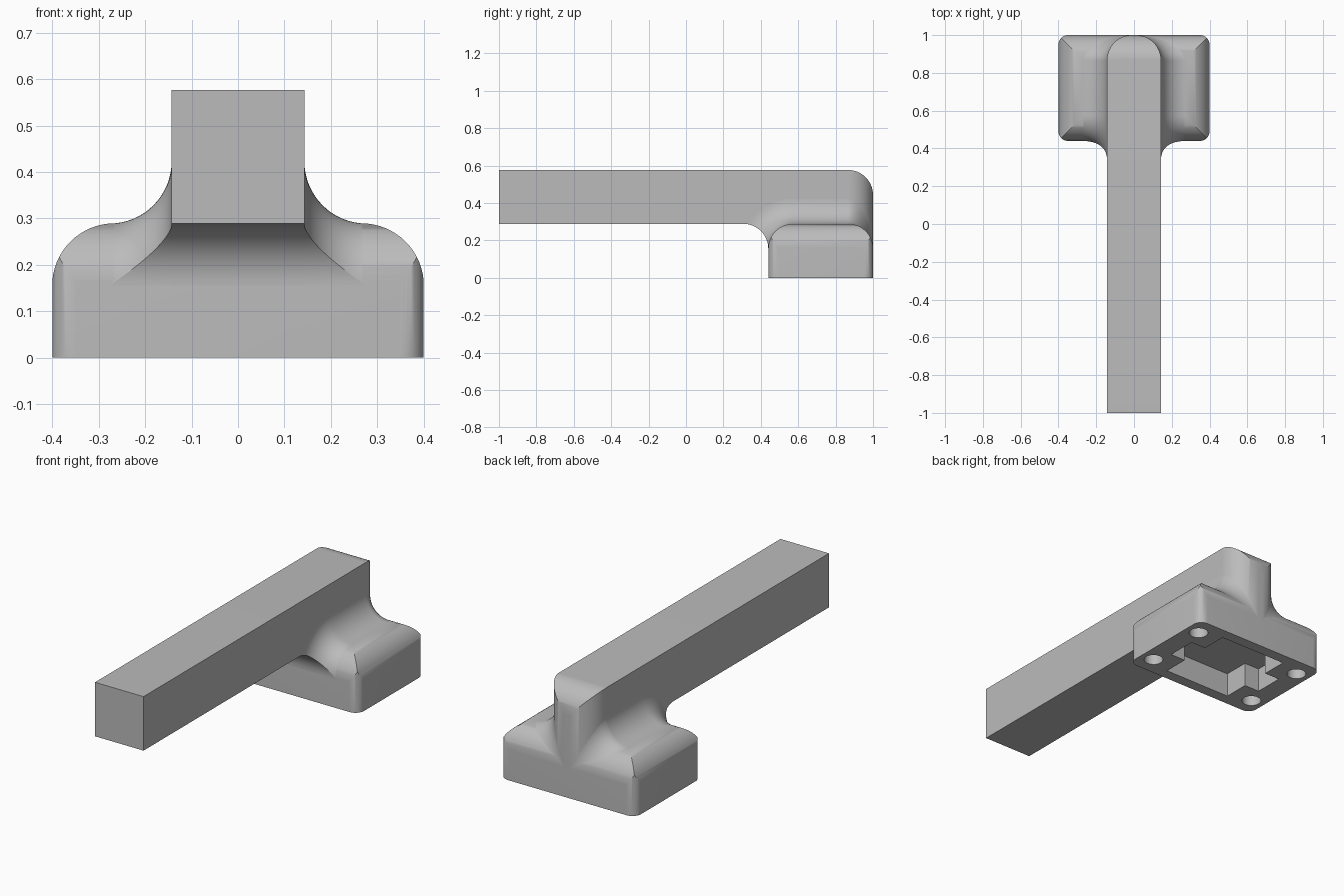
import bpy, bmesh, math
from math import sin, cos, pi
from mathutils import Vector

if "Cube" in bpy.data.objects:
    bpy.data.objects.remove(bpy.data.objects["Cube"])

R = 0.134                 # shared rounding radius
W = 0.143                 # half width of bar
TOP, MID = 0.577, 0.289   # bar top, bar underside / base top
ZC = MID - R              # height where roundings begin
FRONT, BACK, SIDE = 0.44, 1.0, 0.40
YF, YB = FRONT + R, BACK - R
YM = (FRONT + BACK) / 2
EPS = 0.0005

grey = bpy.data.materials.new("plain_grey")
grey.use_nodes = True
grey.diffuse_color = (0.5, 0.5, 0.5, 1)
grey.node_tree.nodes["Principled BSDF"].inputs["Base Color"].default_value = grey.diffuse_color


def add_object(name, bm):
    mesh = bpy.data.meshes.new(name)
    bm.to_mesh(mesh)
    bm.free()
    mesh.materials.append(grey)
    obj = bpy.data.objects.new(name, mesh)
    bpy.context.collection.objects.link(obj)
    return obj


def arc(cx, cy, r, start, end, n=16):
    """Points on an arc, angles in quarter turns."""
    angles = [(start + (end - start) * i / n) * pi / 2 for i in range(n + 1)]
    return [(cx + r * cos(a), cy + r * sin(a)) for a in angles]


def prism(name, points, axis, low, high):
    """Extrude a closed 2D profile along one axis."""
    place = {"x": lambda p, d: (d, p[0], p[1]),
             "y": lambda p, d: (p[0], d, p[1]),
             "z": lambda p, d: (p[0], p[1], d)}[axis]
    bm = bmesh.new()
    a = [bm.verts.new(place(p, low)) for p in points]
    b = [bm.verts.new(place(p, high)) for p in points]
    bm.faces.new(a)
    bm.faces.new(b[::-1])
    for i in range(len(a)):
        j = (i + 1) % len(a)
        bm.faces.new((a[i], a[j], b[j], b[i]))
    bmesh.ops.recalc_face_normals(bm, faces=bm.faces)
    return add_object(name, bm)


def apply_modifier(obj, mod):
    bpy.context.view_layer.objects.active = obj
    bpy.ops.object.modifier_apply(modifier=mod.name)


def combine(obj, cutter, operation):
    mod = obj.modifiers.new("cut", "BOOLEAN")
    mod.operation = operation
    mod.solver = "EXACT"
    mod.object = cutter
    apply_modifier(obj, mod)
    bpy.data.objects.remove(cutter)


def sheet(name, rows, axis):
    """Grid surface on the +x side, mirrored to the other side."""
    bm = bmesh.new()
    grid = [[bm.verts.new(p) for p in row] for row in rows]
    for r0, r1 in zip(grid, grid[1:]):
        for i in range(len(r0) - 1):
            bm.faces.new((r0[i], r0[i + 1], r1[i + 1], r1[i]))
    bmesh.ops.remove_doubles(bm, verts=bm.verts, dist=1e-5)
    bm.normal_update()
    outward = sum((f.normal * f.calc_area() for f in bm.faces), Vector()).dot(axis)
    if outward < 0:
        bmesh.ops.reverse_faces(bm, faces=bm.faces)
    obj = add_object(name, bm)
    mod = obj.modifiers.new("mirror", "MIRROR")
    mod.use_mirror_merge = False
    apply_modifier(obj, mod)
    return obj


# Bar with rounded back end and curved throat under it
side = ([(-1, MID), (-1, TOP)] + arc(YB, TOP - R, R, 1, 0)
        + [(BACK, ZC), (FRONT, ZC)] + arc(FRONT - R, ZC, R, 0, 1)[1:])
bar = prism("bar", side, "x", -W, W)
plan = ([(-1.2, -1.2)] and [(W + EPS, -1.2)] + arc(W - R, YB, R + EPS, 0, 1)
        + arc(R - W, YB, R + EPS, 1, 2) + [(-W - EPS, -1.2)])
combine(bar, prism("bar_plan", plan, "z", -0.5, 1.5), "INTERSECT")

# Base block: rounded corners in plan, rolled top edges
C = 0.05
corners = (arc(SIDE - C, BACK - C, C, 0, 1, 10) + arc(C - SIDE, BACK - C, C, 1, 2, 10)
           + arc(C - SIDE, FRONT + C, C, 2, 3, 10) + arc(SIDE - C, FRONT + C, C, 3, 4, 10))
base = prism("base", corners, "z", 0, 0.5)


def rolled(low, high):
    r = R + EPS
    return ([(high + EPS, -0.2)] + arc(high - R, ZC, r, 0, 1)
            + arc(low + R, ZC, r, 1, 2) + [(low - EPS, -0.2)])


combine(base, prism("roll_y", rolled(-SIDE, SIDE), "y", 0, 1.5), "INTERSECT")
combine(base, prism("roll_x", rolled(FRONT, BACK), "x", -1, 1), "INTERSECT")

# Cross-shaped pocket and screw holes underneath
DEPTH = 0.13
ax, bx, ay, by = 0.20, 0.29, 0.22, 0.08
quarter = [(bx, by), (ax, by), (ax, ay)]
cross = (quarter + [(-x, y) for x, y in quarter[::-1]]
         + [(-x, -y) for x, y in quarter] + [(x, -y) for x, y in quarter[::-1]])
cross = [(x, y + YM) for x, y in cross]
combine(base, prism("pocket", cross, "z", -0.1, DEPTH), "DIFFERENCE")
for sx in (-1, 1):
    for sy in (-1, 1):
        hole = arc(sx * 0.325, YM + sy * 0.178, 0.048, 0, 4, 32)[:-1]
        combine(base, prism("hole", hole, "z", -0.1, DEPTH), "DIFFERENCE")

# Side fillets: a ball rolled along the bar and over the base top
N = 16
rows = []
for i in range(N + 1):                       # front bend, trimmed by the throat
    row = []
    for j in range(N + 1):
        rho = 2 * R - R * sin(j / N * pi / 2)
        trim = math.acos(min(1, (rho * rho + 3 * R * R) / (4 * rho * R)))
        a = (pi / 2 - trim) * (1 - i / N)
        x = W + R - R * cos(j / N * pi / 2)
        row.append((x, YF - rho * sin(a), ZC + rho * cos(a)))
    rows.append(row)
for i in range(N + 1):                       # back bend, fading to a point
    a = i / N * pi / 2 * 0.999
    centre = Vector((W - R + 2 * R * cos(a), YB + 2 * R * sin(a), ZC + 2 * R * cos(a)))
    to_bar = Vector((-cos(a), -sin(a), 0))
    to_base = Vector((0, -sin(a), -cos(a)))
    rows.append([centre + R * to_bar.slerp(to_base, j / N, to_bar) for j in range(N + 1)])
sheet("side_fillets", rows, Vector((1, 0, 0)))

# Throat flares: curved front surface spreading out to the side fillets
rows = []
for y, z in arc(FRONT - R, ZC, R, 0, 1, 24):
    rho = min(2 * R, math.hypot(y - YF, z - ZC))
    edge = W + R - math.sqrt(max(0, R * R - (2 * R - rho) ** 2))
    rows.append([(W, y, z), (max(edge, W), y, z)])
sheet("throat_flares", rows, Vector((0, -1, -1)))

# Smooth shading with sharp edges kept
for obj in bpy.context.collection.objects:
    if obj.type == "MESH" and grey.name in obj.data.materials:
        obj.select_set(True)
        bpy.context.view_layer.objects.active = obj
bpy.ops.object.shade_smooth_by_angle(angle=math.radians(30))
